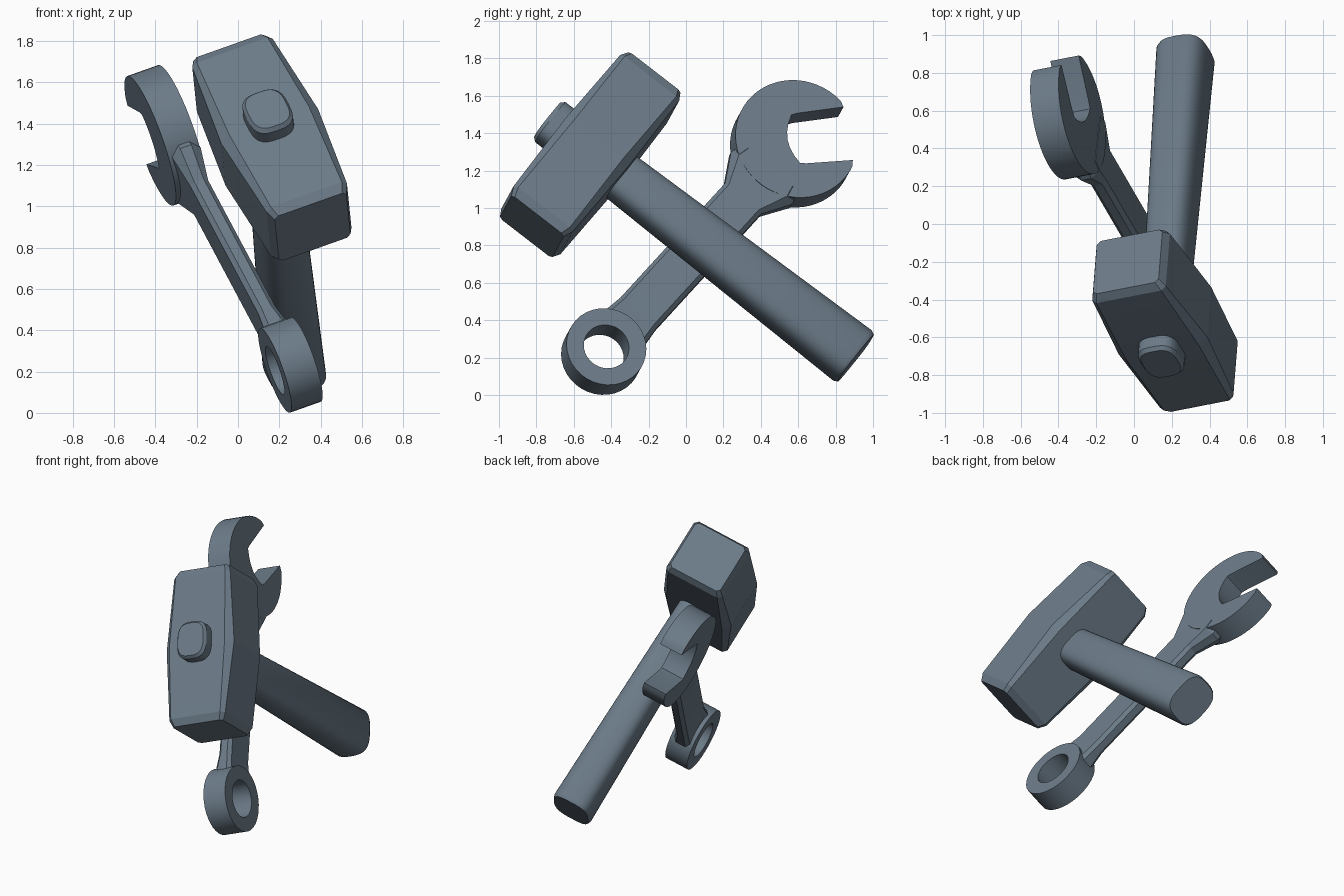
import bpy, bmesh
from math import sin, cos, pi, copysign
from mathutils import Vector

if "Cube" in bpy.data.objects:
    bpy.data.objects.remove(bpy.data.objects["Cube"])

# Shared frame: H along the hammer handle, D along the head, W across both tools
H = Vector((0.063, 0.790, -0.610)).normalized()
D = Vector((-0.37, 0.584, 0.722))
D = (D - H * D.dot(H)).normalized()
W = H.cross(D)

# One dark slate paint for everything
slate = bpy.data.materials.new("slate")
slate.diffuse_color = (0.15, 0.20, 0.25, 1)
slate.use_nodes = True
slate.node_tree.nodes["Principled BSDF"].inputs["Base Color"].default_value = slate.diffuse_color


def loft(name, rings, closed=False, angle=30):
    """Skin a list of equal-length point rings; cap the ends or join last to first."""
    bm = bmesh.new()
    vs = [[bm.verts.new(p) for p in r] for r in rings]
    n = len(vs[0])
    pairs = list(zip(vs, vs[1:]))
    if closed:
        pairs.append((vs[-1], vs[0]))
    for a, b in pairs:
        for i in range(n):
            j = (i + 1) % n
            bm.faces.new((a[i], a[j], b[j], b[i]))
    if not closed:
        bm.faces.new(vs[0])
        bm.faces.new(vs[-1])
    bmesh.ops.recalc_face_normals(bm, faces=bm.faces[:])
    me = bpy.data.meshes.new(name)
    bm.to_mesh(me)
    bm.free()
    me.materials.append(slate)
    ob = bpy.data.objects.new(name, me)
    bpy.context.collection.objects.link(ob)
    bpy.ops.object.select_all(action='DESELECT')
    ob.select_set(True)
    bpy.context.view_layer.objects.active = ob
    bpy.ops.object.shade_smooth_by_angle(angle=angle * pi / 180)
    return ob


def octagon(origin, X, Y, a, b, c):
    """Chamfered rectangle section with half sizes a, b and chamfer c."""
    pts = [(a, b - c), (a - c, b), (c - a, b), (-a, b - c),
           (-a, c - b), (c - a, -b), (a - c, -b), (a, c - b)]
    return [origin + X * x + Y * y for x, y in pts]


# Hammer head: chamfered block, widest at the middle
C = Vector((0.16, -0.52, 1.30))
HC = C + H * 0.016 - D * 0.008
loft("hammer_head", [octagon(HC + D * s, W, H, a, b, c) for s, a, b, c in (
    (-0.533, 0.187, 0.177, 0.02), (-0.485, 0.21, 0.20, 0.025),
    (0, 0.253, 0.212, 0.045),
    (0.485, 0.21, 0.20, 0.025), (0.533, 0.187, 0.177, 0.02))], angle=3)


# Hammer handle: tapered rounded bar that pokes out through the head
def handle_ring(t, k, n=40):
    ring = []
    for i in range(n):
        x, y = cos(2 * pi * i / n), sin(2 * pi * i / n)
        x = copysign(abs(x) ** (2 / 3), x) * 0.160 * k
        y = copysign(abs(y) ** (2 / 3), y) * 0.137 * k
        ring.append(C + H * t + D * x + W * y)
    return ring


loft("hammer_handle", [handle_ring(*k) for k in (
    (-0.28, 0.70), (-0.26, 0.80), (0.2, 0.82), (1.785, 1.01), (1.808, 0.94))])

# Wrench frame: U from ring to jaw, V sideways, W through the thickness
R = Vector((0.2535, -0.44, 0.232))
J = Vector((-0.35, 0.577, 1.343))
U = J - R
U = (U - W * U.dot(W)).normalized()
V = U.cross(W)
HALF = 0.081


def plate(origin, pts, w, x=U, y=V):
    return [origin + x * a + y * b + W * w for a, b in pts]


# Wrench ring end
def circle(r, n=36):
    return [(r * cos(2 * pi * i / n), r * sin(2 * pi * i / n)) for i in range(n)]


loft("wrench_ring", [plate(R, circle(r), w) for r, w in (
    (0.217, HALF), (0.217, -HALF), (0.123, -HALF), (0.123, HALF))], closed=True)

# Wrench open jaw: disc with a slot turned about 40 degrees from the shaft
A = U * 0.759 + V * 0.651
B = U * 0.651 - V * 0.759
f0, n = 0.597, 44
arc = [f0 + (2 * pi - 2 * f0) * i / n for i in range(n + 1)]
jaw = [(0.3325 * cos(f), 0.3325 * sin(f)) for f in arc]
slot = [(0.284, -0.151), (0.03, -0.143), (-0.005, -0.137),
        (-0.03, -0.09), (-0.045, -0.045), (-0.05, 0)]
jaw += slot + [(a, -b) for a, b in slot[-2::-1]]
loft("wrench_jaw", [plate(J, jaw, w, A, B) for w in (HALF, -HALF)])

# Wrench shaft: thinner chamfered bar flaring into both ends
loft("wrench_shaft", [octagon(R + U * s, V, W, a, b, c) for s, a, b, c in (
    (0.16, 0.142, 0.060, 0.024), (0.29, 0.127, 0.046, 0.022),
    (1.18, 0.127, 0.046, 0.022), (1.335, 0.215, 0.074, 0.045),
    (1.40, 0.200, 0.074, 0.045))], angle=15)
